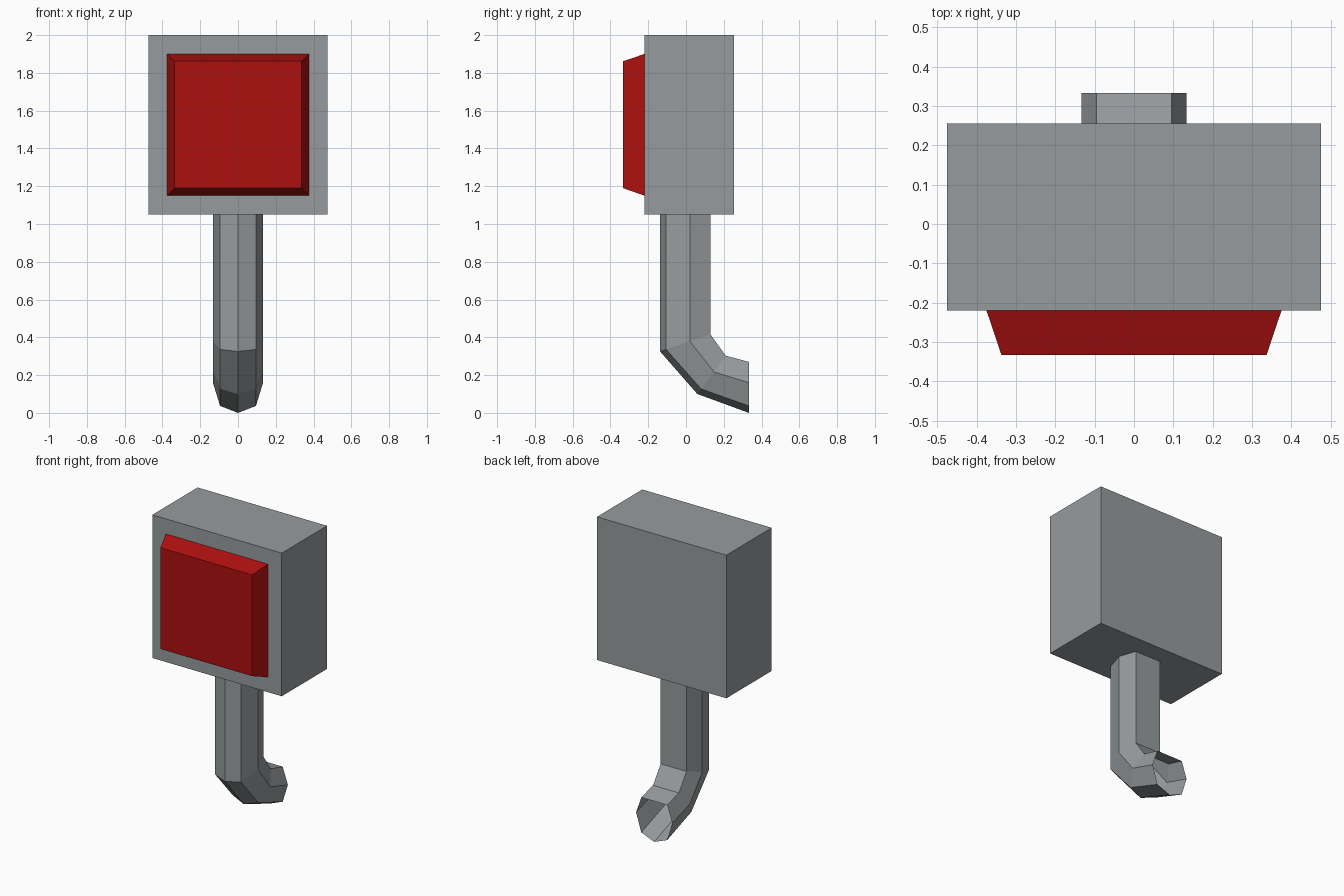
import bpy
import bmesh

if "Cube" in bpy.data.objects:
    bpy.data.objects.remove(bpy.data.objects["Cube"], do_unlink=True)


def make_material(name, rgb):
    mat = bpy.data.materials.new(name)
    mat.use_nodes = True
    mat.diffuse_color = (*rgb, 1)
    mat.node_tree.nodes["Principled BSDF"].inputs["Base Color"].default_value = (*rgb, 1)
    return mat


def loft(name, rings, mat, cap_start=False, cap_end=False):
    """Join matching rings of points into one flat-shaded surface."""
    bm = bmesh.new()
    loops = [[bm.verts.new(p) for p in ring] for ring in rings]
    for a, b in zip(loops, loops[1:]):
        for i in range(len(a)):
            j = (i + 1) % len(a)
            bm.faces.new((a[i], a[j], b[j], b[i]))
    if cap_start:
        bm.faces.new(loops[0][::-1])
    if cap_end:
        bm.faces.new(loops[-1])
    bmesh.ops.recalc_face_normals(bm, faces=bm.faces)
    mesh = bpy.data.meshes.new(name)
    bm.to_mesh(mesh)
    bm.free()
    mesh.materials.append(mat)
    obj = bpy.data.objects.new(name, mesh)
    bpy.context.collection.objects.link(obj)
    return obj


def rect(half, y, low, high):
    return [(-half, y, low), (half, y, low), (half, y, high), (-half, y, high)]


def pipe_ring(profile):
    """Mirror four (y, z) points into a seven-sided ring."""
    half = [(x, y, z) for x, (y, z) in zip((0, 0.095, 0.133, 0.095), profile)]
    return half + [(-x, y, z) for x, y, z in half[:0:-1]]


grey = make_material("metal grey", (0.31, 0.33, 0.34))
red = make_material("button red", (0.42, 0.005, 0.005))

# Box housing
loft("housing", [rect(0.475, -0.22, 1.05, 2), rect(0.475, 0.255, 1.05, 2)],
     grey, True, True)

# Tapered front button
loft("button", [rect(0.375, -0.22, 1.15, 1.9), rect(0.337, -0.333, 1.19, 1.862)],
     red, True, True)

# Bent support pipe, open at the lower end
straight_y = (-0.137, -0.105, 0.02, 0.13)
loft("support_pipe", [
    pipe_ring([(y, 1.05) for y in straight_y]),
    pipe_ring(list(zip(straight_y, (0.325, 0.336, 0.38, 0.415)))),
    pipe_ring([(0.06, 0.1), (0.08, 0.127), (0.148, 0.217), (0.21, 0.303)]),
    pipe_ring([(0.333, 0), (0.333, 0.037), (0.333, 0.16), (0.333, 0.27)]),
], grey)
